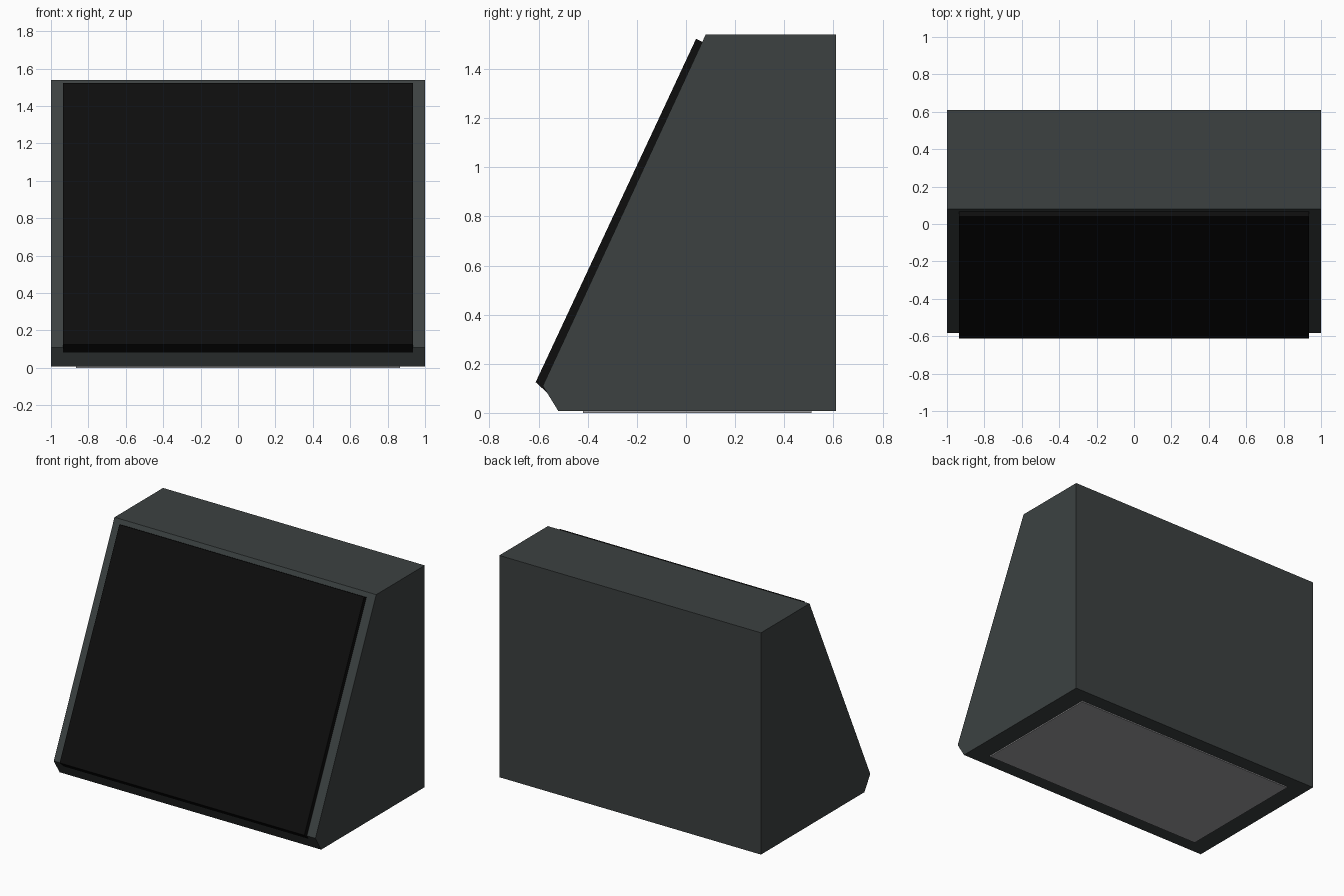
import bpy
import bmesh

cube = bpy.data.objects.get("Cube")
if cube:
    bpy.data.objects.remove(cube, do_unlink=True)


def make_material(name, rgb):
    mat = bpy.data.materials.new(name)
    mat.use_nodes = True
    colour = (*rgb, 1.0)
    mat.diffuse_color = colour
    mat.node_tree.nodes["Principled BSDF"].inputs["Base Color"].default_value = colour
    return mat


def extrude_profile(name, profile, half_width, mat):
    """Extrude a (y, z) side profile symmetrically along x."""
    bm = bmesh.new()
    face = bm.faces.new([bm.verts.new((-half_width, y, z)) for y, z in profile])
    result = bmesh.ops.extrude_face_region(bm, geom=[face])
    moved = [g for g in result["geom"] if isinstance(g, bmesh.types.BMVert)]
    bmesh.ops.translate(bm, verts=moved, vec=(2 * half_width, 0, 0))
    bmesh.ops.recalc_face_normals(bm, faces=bm.faces)
    mesh = bpy.data.meshes.new(name)
    bm.to_mesh(mesh)
    bm.free()
    mesh.materials.append(mat)
    obj = bpy.data.objects.new(name, mesh)
    bpy.context.collection.objects.link(obj)
    return obj


charcoal = make_material("charcoal", (0.045, 0.053, 0.053))
black = make_material("black", (0.004, 0.004, 0.004))
grey = make_material("grey", (0.34, 0.34, 0.35))

# Wedge cabinet with a sloped front and a chamfered toe
extrude_profile("cabinet",
                [(-0.52, 0.008), (0.61, 0.008), (0.61, 1.54), (0.08, 1.54), (-0.583, 0.11)],
                1.0, charcoal)

# Front panel lying on the slope, its lower edge wrapping over the toe
extrude_profile("front_panel",
                [(-0.612, 0.125), (0.041, 1.523), (0.08, 1.503), (-0.55, 0.068)],
                0.935, black)

# Thin pad under the cabinet
extrude_profile("base_pad",
                [(-0.42, 0.0), (0.51, 0.0), (0.51, 0.009), (-0.42, 0.009)],
                0.865, grey)
